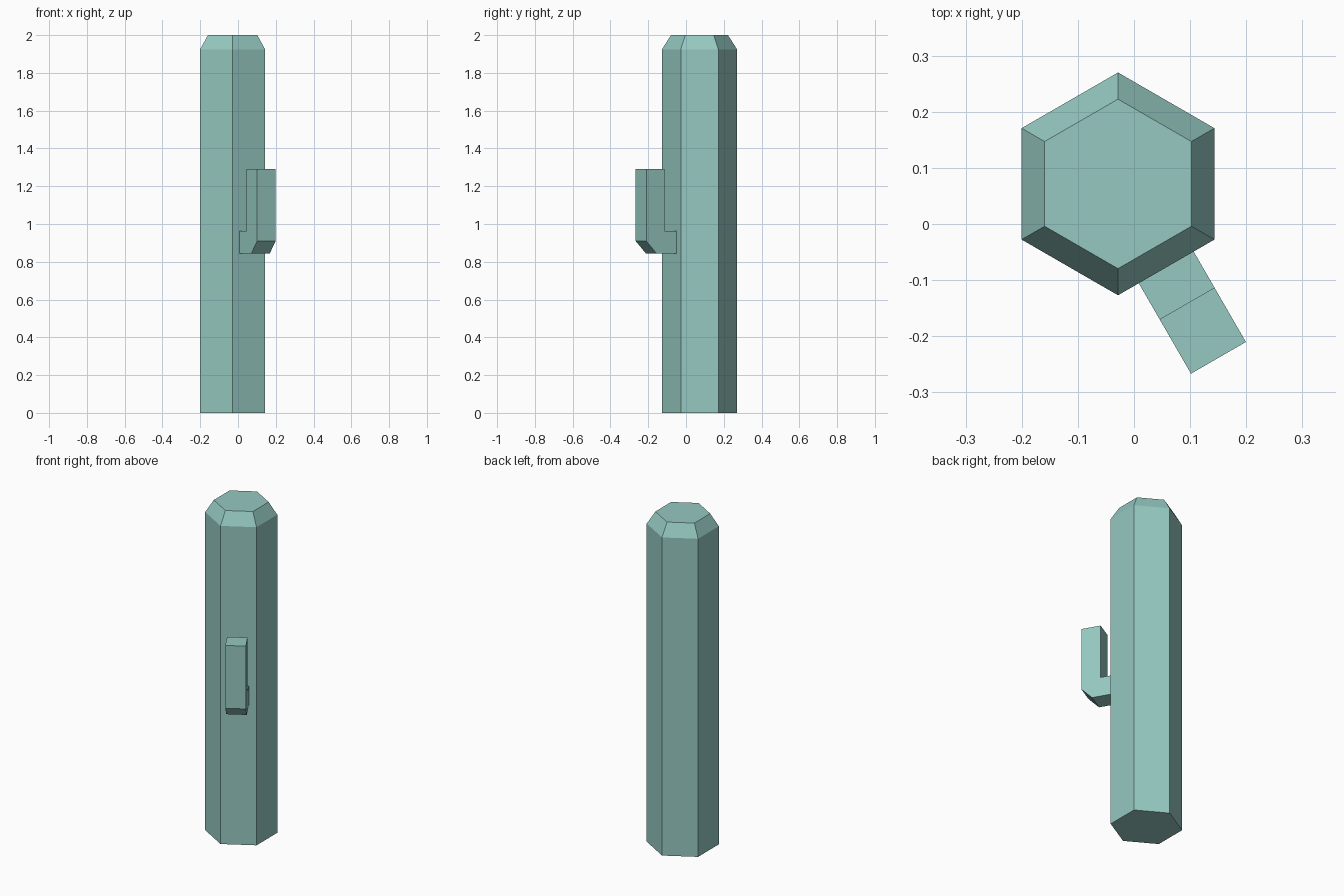
import bpy, bmesh, math
from mathutils import Vector

if "Cube" in bpy.data.objects:
    bpy.data.objects.remove(bpy.data.objects["Cube"])

CENTRE = Vector((-0.0285, 0.0715, 0))
OUT = Vector((math.cos(math.radians(-60)), math.sin(math.radians(-60)), 0))
SIDE = Vector((-OUT.y, OUT.x, 0))

mat = bpy.data.materials.new("cactus_green")
mat.diffuse_color = (0.30, 0.58, 0.53, 1)
mat.use_nodes = True
mat.node_tree.nodes["Principled BSDF"].inputs["Base Color"].default_value = mat.diffuse_color


def make_object(name, bm):
    bmesh.ops.recalc_face_normals(bm, faces=bm.faces)
    mesh = bpy.data.meshes.new(name)
    bm.to_mesh(mesh)
    bm.free()
    mesh.materials.append(mat)
    obj = bpy.data.objects.new(name, mesh)
    bpy.context.collection.objects.link(obj)
    obj.location = CENTRE
    return obj


def loft(name, rings):
    """Join equal-sized rings of points and cap both ends."""
    bm = bmesh.new()
    loops = [[bm.verts.new(p) for p in ring] for ring in rings]
    for a, b in zip(loops, loops[1:]):
        n = len(a)
        for i in range(n):
            j = (i + 1) % n
            bm.faces.new((a[i], a[j], b[j], b[i]))
    bm.faces.new(loops[0])
    bm.faces.new(loops[-1])
    return make_object(name, bm)


def hexagon(radius, z):
    angles = [math.radians(30 + 60 * i) for i in range(6)]
    return [Vector((radius * math.cos(a), radius * math.sin(a), z)) for a in angles]


# Six-sided trunk with a chamfered top
loft("trunk", [hexagon(0.1985, 0), hexagon(0.1985, 1.925), hexagon(0.151, 2.0)])

# Bent arm: (distance from trunk axis, height) profile given thickness
profile = [(0.17, 0.845), (0.296, 0.845), (0.358, 0.91),
           (0.358, 1.29), (0.246, 1.29), (0.246, 0.963), (0.17, 0.963)]
loft("arm", [[OUT * r + SIDE * s + Vector((0, 0, z)) for r, z in profile]
             for s in (-0.0565, 0.0565)])
